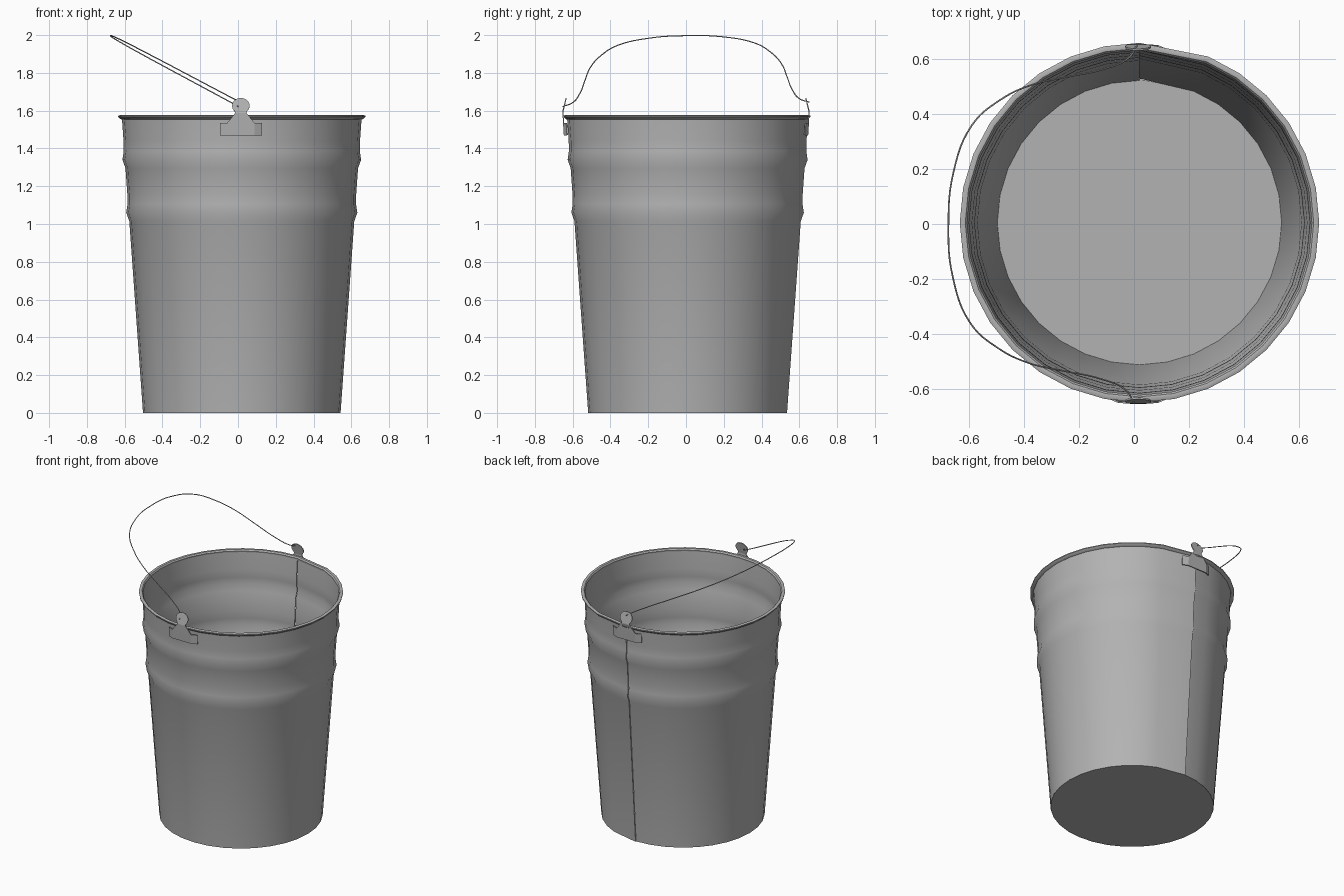
import bpy, bmesh
from math import sin, cos, pi, radians

if "Cube" in bpy.data.objects:
    bpy.data.objects.remove(bpy.data.objects["Cube"])

CX, CY = 0.02, 0.005          # bucket axis offset
SIDES = 32

# dull grey steel
steel = bpy.data.materials.new("steel")
steel.diffuse_color = (0.45, 0.45, 0.45, 1)
steel.use_nodes = True
steel.node_tree.nodes["Principled BSDF"].inputs["Base Color"].default_value = steel.diffuse_color


def new_object(name, bm, smooth=None):
    bmesh.ops.recalc_face_normals(bm, faces=bm.faces)
    me = bpy.data.meshes.new(name)
    bm.to_mesh(me)
    bm.free()
    me.materials.append(steel)
    ob = bpy.data.objects.new(name, me)
    bpy.context.collection.objects.link(ob)
    if smooth:
        bpy.ops.object.select_all(action='DESELECT')
        bpy.context.view_layer.objects.active = ob
        ob.select_set(True)
        bpy.ops.object.shade_smooth_by_angle(angle=radians(smooth))
    return ob


# angles start and end at the back seam; the last column before it is left out
ANGLES = [pi / 2 + 2 * pi * i / SIDES for i in range(SIDES + 1) if i != SIDES - 1]


def lathe(name, profile, overlap=0.0, smooth=40):
    """Closed profile rolled round the bucket axis, left unwelded along the seam."""
    bm = bmesh.new()
    n = len(profile)
    cols = []
    for i, a in enumerate(ANGLES):
        d = overlap if i == len(ANGLES) - 1 else 0
        cols.append([bm.verts.new((CX + (r + d) * cos(a), CY + (r + d) * sin(a), z))
                     for r, z in profile])
    for c0, c1 in zip(cols, cols[1:]):
        for j in range(n):
            k = (j + 1) % n
            bm.faces.new((c0[j], c1[j], c1[k], c0[k]))
    bm.faces.new(cols[0])
    bm.faces.new(cols[-1])
    return new_object(name, bm, smooth)


def wall_r(z):
    return 0.523 + 0.0715 * z


# wall: tapered sheet with two pressed ridges
outer = [(wall_r(0), 0.0)]
for zc in (1.06, 1.34):
    for dz, bump in ((-0.045, 0), (0, 0.013), (0.045, 0.003), (0.10, 0)):
        outer.append((wall_r(zc + dz) + bump, zc + dz))
outer.append((wall_r(1.56), 1.56))
inner = [(r - 0.006, max(z, 0.005)) for r, z in reversed(outer)]
lathe("bucket_wall", outer + inner, overlap=0.007)

# rolled rim
lathe("rim", [(0.629, 1.553), (0.642, 1.555), (0.654, 1.567), (0.654, 1.573),
              (0.645, 1.577), (0.634, 1.575), (0.627, 1.566)])

# floor
bm = bmesh.new()
bottom = [bm.verts.new((CX + 0.522 * cos(a), CY + 0.522 * sin(a), 0)) for a in ANGLES[:-1]]
face = bm.faces.new(bottom)
top = bmesh.ops.extrude_face_region(bm, geom=[face])
bmesh.ops.translate(bm, vec=(0, 0, 0.008),
                    verts=[v for v in top["geom"] if isinstance(v, bmesh.types.BMVert)])
new_object("bucket_floor", bm)


# ears: bent strap with a tapered tab and round eye
def ear(name, s):
    x0 = 0.015
    bm = bmesh.new()

    def V(x, y, z):
        return bm.verts.new((x0 + x, s * y, z))
    xs = ((-0.11, 0.630), (-0.072, 0.646), (0.072, 0.646), (0.11, 0.630))
    low = [V(x, y - 0.002, 1.47) for x, y in xs]
    high = [V(x, y + 0.002, 1.535) for x, y in xs]
    for i in range(3):
        bm.faces.new((low[i], low[i + 1], high[i + 1], high[i]))
    neck = [V(-0.030, 0.651, 1.587), V(0.030, 0.651, 1.587)]
    bm.faces.new((high[1], high[2], neck[1], neck[0]))
    eye = []
    for i in range(13):
        a = radians(-45 + 270 * i / 12)
        z = 1.626 + 0.041 * sin(a)
        eye.append(V(0.047 * cos(a), 0.651 - 0.25 * max(0, z - 1.60), z))
    bm.faces.new([neck[0], neck[1]] + eye)
    ob = new_object(name, bm)
    mod = ob.modifiers.new("thickness", 'SOLIDIFY')
    mod.thickness = 0.006
    mod.offset = 0


ear("front_ear", -1)
ear("back_ear", 1)

# handle: thin wire bail leaning to the left
half = [(0.652, 1.634), (0.605, 1.65), (0.563, 1.70), (0.535, 1.77), (0.505, 1.84),
        (0.45, 1.90), (0.36, 1.953), (0.19, 1.988)]


def bail_point(y, z):
    x = 0.01 - (z - 1.632) / 0.366 * 0.687
    shift = 0.018 * y
    return (x + shift * 0.5, y, z + shift)


path = [(-y, z) for y, z in half] + [(-0.01, 1.997)] + half[::-1]
cu = bpy.data.curves.new("handle", 'CURVE')
cu.dimensions = '3D'
cu.bevel_depth = 0.003
cu.bevel_resolution = 1
cu.resolution_u = 6
cu.use_fill_caps = True
cu.materials.append(steel)
sp = cu.splines.new('BEZIER')
sp.bezier_points.add(len(path) - 1)
for p, (y, z) in zip(sp.bezier_points, path):
    p.co = bail_point(y, z)
    p.handle_left_type = p.handle_right_type = 'AUTO'
handle = bpy.data.objects.new("handle", cu)
bpy.context.collection.objects.link(handle)
bpy.ops.object.select_all(action='DESELECT')
bpy.context.view_layer.objects.active = handle
handle.select_set(True)
bpy.ops.object.convert(target='MESH')
